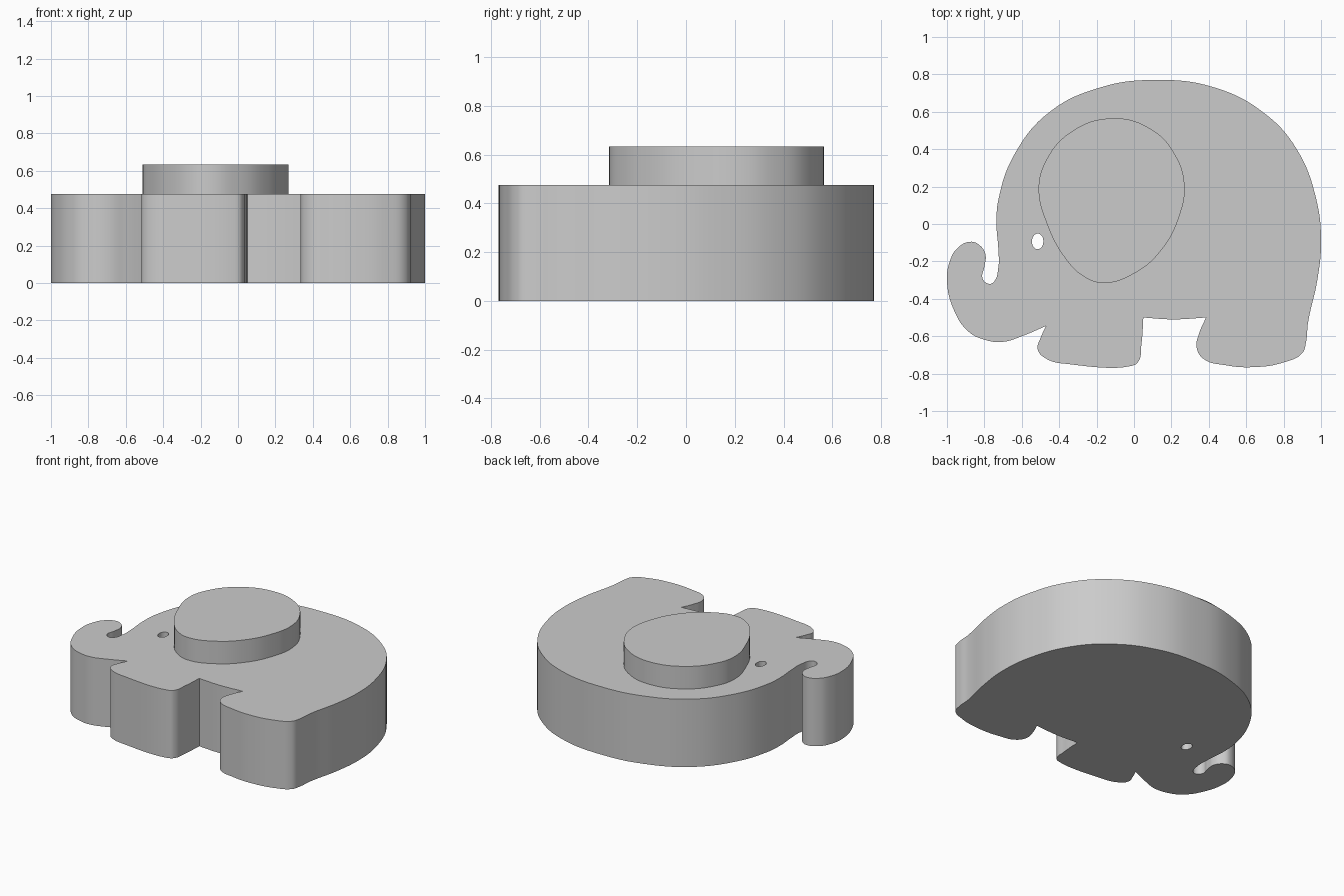
import bpy
import math

start_cube = bpy.data.objects.get("Cube")
if start_cube:
    bpy.data.objects.remove(start_cube, do_unlink=True)

grey = bpy.data.materials.new("plain_grey")
grey.use_nodes = True
colour = (0.6, 0.6, 0.6, 1)
grey.diffuse_color = colour
grey.node_tree.nodes["Principled BSDF"].inputs["Base Color"].default_value = colour


def add_outline(curve, points, corners=()):
    """Add a closed smooth outline, kept sharp at the listed corner points."""
    spline = curve.splines.new("BEZIER")
    spline.bezier_points.add(len(points) - 1)
    spline.use_cyclic_u = True
    for knot, (x, y) in zip(spline.bezier_points, points):
        knot.co = (x, y, 0)
        kind = "VECTOR" if (x, y) in corners else "AUTO"
        knot.handle_left_type = knot.handle_right_type = kind


def make_slab(name, outlines, bottom, top, corners=()):
    """Extrude filled outlines; an outline inside another becomes a hole."""
    curve = bpy.data.curves.new(name, "CURVE")
    curve.dimensions = "2D"
    curve.fill_mode = "BOTH"
    curve.resolution_u = 8
    curve.extrude = (top - bottom) / 2
    for points in outlines:
        add_outline(curve, points, corners)
    curve.materials.append(grey)
    slab = bpy.data.objects.new(name, curve)
    slab.location.z = (top + bottom) / 2
    bpy.context.collection.objects.link(slab)
    bpy.ops.object.select_all(action="DESELECT")
    slab.select_set(True)
    bpy.context.view_layer.objects.active = slab
    bpy.ops.object.convert(target="MESH")
    slab = bpy.context.view_layer.objects.active
    # Weld the caps to the walls so the slab is one closed solid
    bpy.ops.object.mode_set(mode="EDIT")
    bpy.ops.mesh.select_all(action="SELECT")
    bpy.ops.mesh.remove_doubles(threshold=0.0001)
    bpy.ops.mesh.normals_make_consistent(inside=False)
    bpy.ops.object.mode_set(mode="OBJECT")
    bpy.ops.object.shade_smooth_by_angle(angle=math.radians(30))
    return slab


# Body sections, running from the top of the back round by the trunk
forehead = [(.1, .77), (-.18, .73), (-.45, .6), (-.635, .38), (-.725, .13),
            (-.735, 0), (-.725, -.14), (-.725, -.23)]
trunk = [(-.75, -.31), (-.775, -.32), (-.81, -.29), (-.8, -.23), (-.795, -.16),
         (-.83, -.11), (-.875, -.095), (-.945, -.13), (-.985, -.2), (-1, -.3),
         (-.965, -.455), (-.885, -.575), (-.795, -.62), (-.7, -.63), (-.6, -.6)]
chin = (-.47, -.545)
front_foot = [(-.5, -.61), (-.515, -.67), (-.47, -.72), (-.34, -.75),
              (-.02, -.76), (.02, -.74), (.04, -.64)]
belly_front, belly_back = (.05, -.5), (.385, -.5)
belly = [belly_front, (.21, -.51), belly_back]
back_foot = [(.35, -.58), (.335, -.66), (.37, -.72), (.49, -.755), (.645, -.765),
             (.8, -.74), (.9, -.69), (.92, -.63), (.93, -.53)]
rump = [(.98, -.3), (1, -.1), (.975, .13), (.87, .4), (.7, .59), (.43, .73)]
body = forehead + trunk + [chin] + front_foot + belly + back_foot + rump

# Oval eye hole passing right through the body
eye_hole = []
for step in range(8):
    angle = math.tau * step / 8
    eye_hole.append((-.515 + .03 * math.cos(angle), -.093 + .042 * math.sin(angle)))

make_slab("elephant_body", [body, eye_hole], 0, .475,
          corners=(chin, belly_front, belly_back))

# Raised ear plate
ear = [(-.115, .565), (-.34, .49), (-.475, .33), (-.51, .185), (-.465, 0),
       (-.37, -.18), (-.27, -.28), (-.165, -.315), (0, -.265), (.15, -.135),
       (.245, .05), (.27, .21), (.22, .37), (.095, .505)]
make_slab("ear", [ear], .47, .633)
